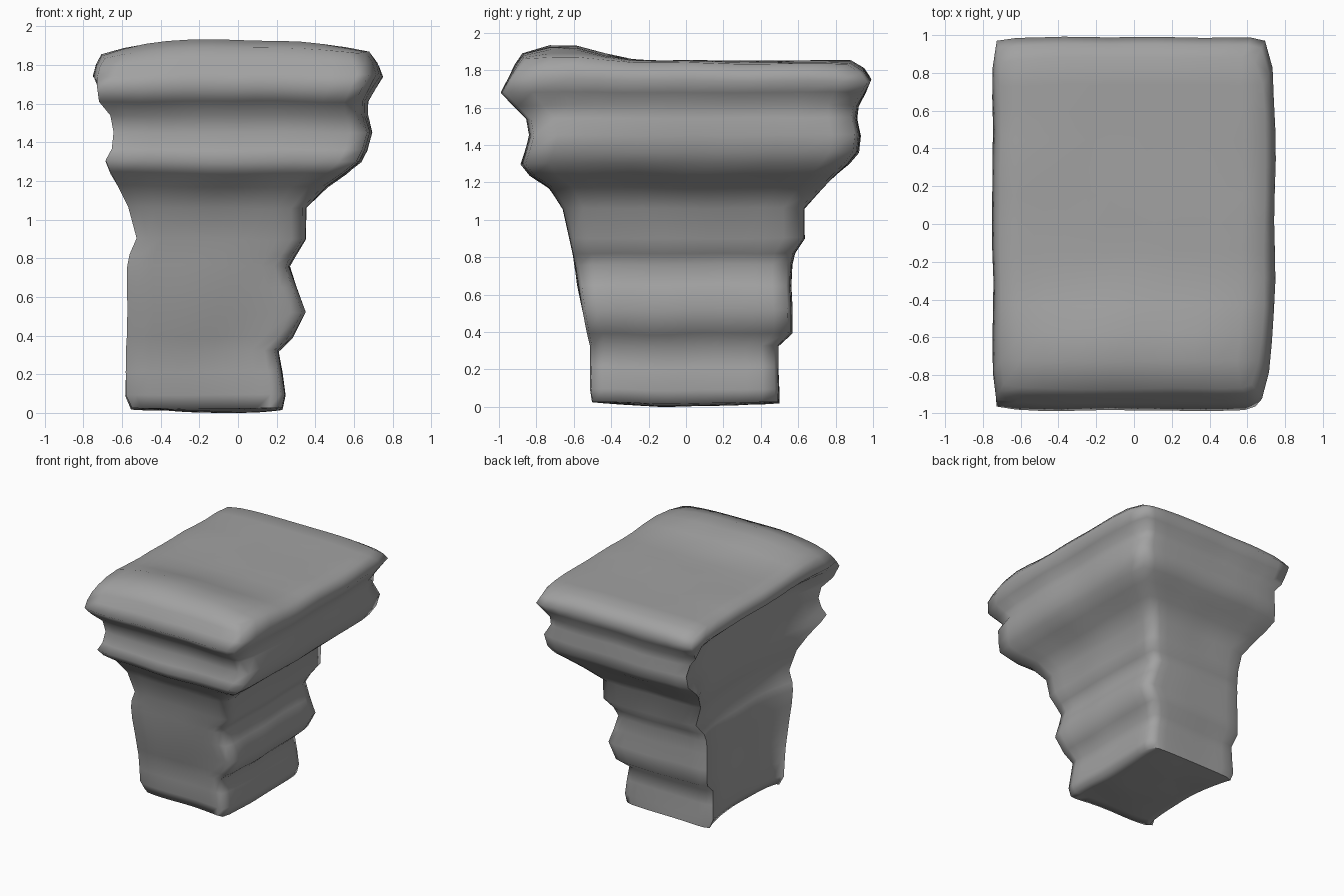
import bpy, bmesh, math
from mathutils import Vector, noise

if "Cube" in bpy.data.objects:
    bpy.data.objects.remove(bpy.data.objects["Cube"])

# Profile levels from base to rim: z, left x, right x, front y, back y
LEVELS = [
    (0.03, -0.57, 0.23, -0.52, 0.50),
    (0.10, -0.60, 0.245, -0.53, 0.50),
    (0.22, -0.60, 0.23, -0.525, 0.49),
    (0.33, -0.60, 0.21, -0.525, 0.485),
    (0.40, -0.595, 0.28, -0.54, 0.56),
    (0.53, -0.59, 0.345, -0.56, 0.565),
    (0.66, -0.59, 0.30, -0.58, 0.56),
    (0.77, -0.59, 0.265, -0.595, 0.565),
    (0.83, -0.58, 0.30, -0.605, 0.58),
    (0.91, -0.545, 0.35, -0.62, 0.635),
    (1.07, -0.585, 0.35, -0.655, 0.63),
    (1.18, -0.64, 0.46, -0.73, 0.73),
    (1.25, -0.68, 0.56, -0.83, 0.80),
    (1.31, -0.705, 0.635, -0.88, 0.87),
    (1.37, -0.67, 0.665, -0.86, 0.92),
    (1.46, -0.66, 0.69, -0.835, 0.93),
    (1.55, -0.68, 0.67, -0.85, 0.91),
    (1.62, -0.74, 0.67, -0.92, 0.92),
    (1.69, -0.75, 0.71, -0.99, 0.96),
    (1.76, -0.75, 0.745, -0.95, 0.99),
    (1.82, -0.735, 0.725, -0.91, 0.95),
    (1.86, -0.71, 0.69, -0.87, 0.88),
]
N = 12  # segments per side


def top_shift(x, y):
    # uneven worn top: raised towards the front, falling at the sides
    front = 0.085 * math.exp(-((y + 0.66) / 0.25) ** 2)
    drop = 0.035 * abs(x / 0.72) ** 4 * (0.4 + 0.6 * abs(y / 0.9) ** 3)
    return front * (1 - min(1, abs(x / 0.8)) ** 3) - drop


def point(u, v, level):
    # u, v in -1..1 over the rectangular section
    z, x0, x1, y0, y1 = level
    c = 0.02 * abs(u) ** 12 * abs(v) ** 12
    x = (x0 + x1) / 2 + u * ((x1 - x0) / 2 - c)
    y = (y0 + y1) / 2 + v * ((y1 - y0) / 2 - c)
    # hollow wall side
    if u < -0.99 and z < 1.72:
        x += max(0.08, -0.54 - x0) * (1 - v ** 4) * min(1, (1.74 - z) / 0.12)
    # worn dent and rounded corner low on the front
    if v < -0.99:
        low = max(0, 1 - z / 0.6)
        y += 0.05 * low * (1 - u * u)
        y += 0.07 * low * max(0, -u) ** 3
    # slab tapers towards the front on the right
    if u > 0.99 and z > 1.5:
        x -= 0.045 * max(0, -v) ** 3 + 0.03 * max(0, v) ** 10
    p = Vector((x, y, z))
    p += noise.noise_vector(p * 3.0) * 0.01
    if z > 1.7:
        p.z += top_shift(x, y) * min(1, (z - 1.7) / 0.15)
    return p


def ring_uv():
    t = [-1 + 2 * i / N for i in range(N)]
    return ([(a, -1) for a in t] + [(1, a) for a in t]
            + [(-a, 1) for a in t] + [(-1, -a) for a in t])


bm = bmesh.new()
uvs = ring_uv()
rings = [[bm.verts.new(point(u, v, lv)) for u, v in uvs] for lv in LEVELS]

# Stepped side walls
for a, b in zip(rings, rings[1:]):
    for i in range(len(uvs)):
        j = (i + 1) % len(uvs)
        bm.faces.new((a[i], a[j], b[j], b[i]))


def cap(ring, level, flip, lift):
    # grid cap sharing the boundary ring; inner points blend between its edges
    edge = {(round((u + 1) * N / 2), round((v + 1) * N / 2)): r
            for (u, v), r in zip(uvs, ring)}
    g = {}
    for i in range(N + 1):
        for j in range(N + 1):
            if (i, j) in edge:
                g[i, j] = edge[i, j]
            else:
                u, v = 2 * i / N - 1, 2 * j / N - 1
                p = point(u, v, level)
                p.z += lift * (1 - u * u) * (1 - v * v)
                a, b = edge[0, j].co.x, edge[N, j].co.x
                p.x = a + (b - a) * i / N
                a, b = edge[i, 0].co.y, edge[i, N].co.y
                p.y = a + (b - a) * j / N
                g[i, j] = bm.verts.new(p)
    for i in range(N):
        for j in range(N):
            q = [g[i, j], g[i + 1, j], g[i + 1, j + 1], g[i, j + 1]]
            bm.faces.new(q[::-1] if flip else q)


# Underside and top slab surface
cap(rings[0], LEVELS[0], True, -0.02)
cap(rings[-1], LEVELS[-1], False, 0.0)

# Rest on the ground
low = min(v.co.z for v in bm.verts)
for v in bm.verts:
    v.co.z -= low
bmesh.ops.recalc_face_normals(bm, faces=bm.faces)

mesh = bpy.data.meshes.new("stone_corbel")
bm.to_mesh(mesh)
bm.free()
obj = bpy.data.objects.new("stone_corbel", mesh)
bpy.context.collection.objects.link(obj)

# Dark stone colour
mat = bpy.data.materials.new("stone")
mat.diffuse_color = (0.36, 0.36, 0.36, 1)
mat.use_nodes = True
mat.node_tree.nodes["Principled BSDF"].inputs["Base Color"].default_value = mat.diffuse_color
mesh.materials.append(mat)

bpy.context.view_layer.objects.active = obj
obj.select_set(True)
bpy.ops.object.shade_smooth_by_angle(angle=math.radians(80))
